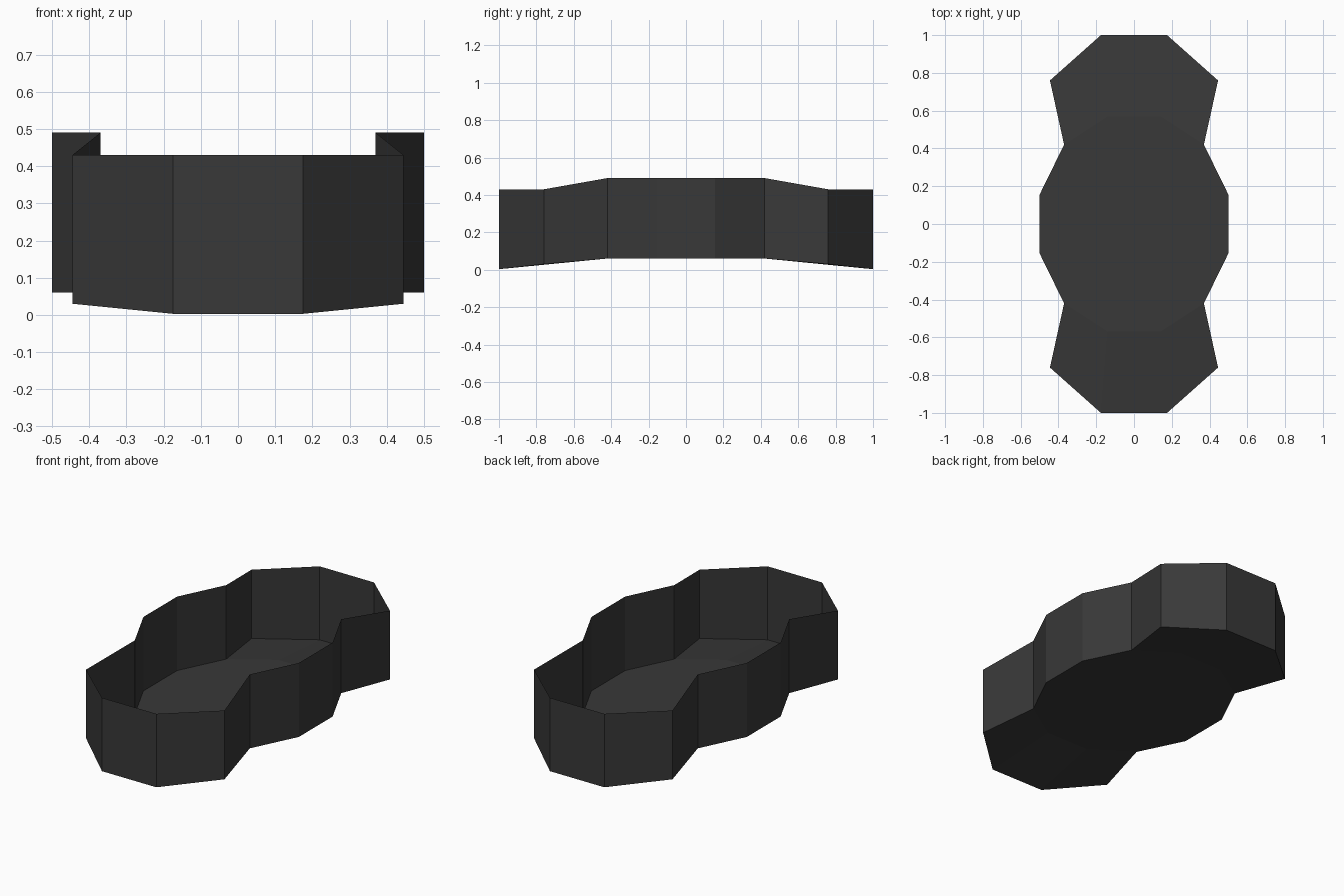
import bpy

if "Cube" in bpy.data.objects:
    bpy.data.objects.remove(bpy.data.objects["Cube"])

# One quarter of the outline: x, y, bottom z, rim z
QUARTER = [(0.50, 0.155, 0.06, 0.49), (0.37, 0.42, 0.06, 0.49),
           (0.445, 0.76, 0.03, 0.43), (0.175, 1.0, 0.003, 0.43)]
SEAM = (0.14, 0.57, 0.06)  # corner of the flat middle floor

mat = bpy.data.materials.new("charcoal")
mat.diffuse_color = (0.04, 0.04, 0.04, 1)
mat.use_nodes = True
mat.node_tree.nodes["Principled BSDF"].inputs["Base Color"].default_value = mat.diffuse_color


def make(name, verts, faces):
    mesh = bpy.data.meshes.new(name)
    mesh.from_pydata(verts, [], faces)
    mesh.materials.append(mat)
    mesh.update()
    obj = bpy.data.objects.new(name, mesh)
    bpy.context.collection.objects.link(obj)
    return obj


def mirror_all(points):
    """Mirror a quarter into a full counter-clockwise loop."""
    half = points + [(-p[0],) + tuple(p[1:]) for p in reversed(points)]
    return half + [(-p[0], -p[1]) + tuple(p[2:]) for p in half]


# Thin wall following the waisted outline
ring = mirror_all(QUARTER)
n = len(ring)
verts = [(x, y, b) for x, y, b, t in ring] + [(x, y, t) for x, y, b, t in ring]
make("side_wall", verts, [(i, (i + 1) % n, n + (i + 1) % n, n + i) for i in range(n)])

# Flat middle floor
middle = mirror_all([QUARTER[0][:3], QUARTER[1][:3], SEAM])
make("middle_floor", middle, [tuple(range(len(middle)))])

# Sloping floor at each end: a centre panel and two side panels
for name, s in (("back_floor", 1), ("front_floor", -1)):
    right = [SEAM] + [q[:3] for q in QUARTER[1:]]
    pts = [(x * m, y * s, z) for m in (1, -1) for x, y, z in right]
    faces = [(0, 1, 2, 3), (7, 6, 5, 4), (4, 0, 3, 7)]
    make(name, pts, faces if s > 0 else [f[::-1] for f in faces])
